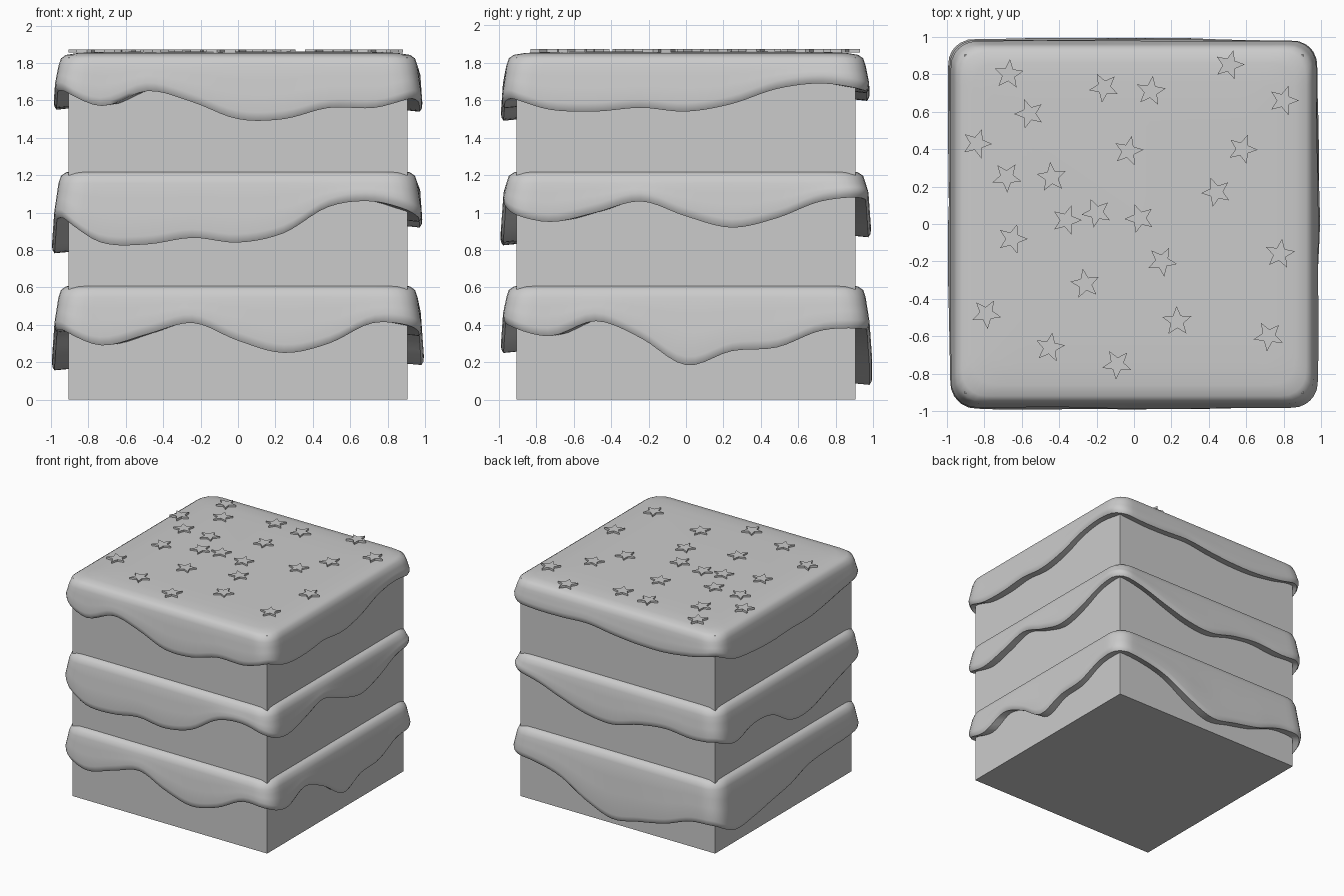
import bpy, bmesh, math, random
from mathutils import Vector

if "Cube" in bpy.data.objects:
    bpy.data.objects.remove(bpy.data.objects["Cube"])

random.seed(4)
SEG = 40  # segments per side of the icing

# Height of the icing edge, walking front, right, back, left (8 samples per side)
drips_low = [.37, .29, .35, .41, .315, .25, .30, .41, .39, .34, .42, .33, .185, .26, .28, .37,
             .38, .36, .30, .17, .08, .12, .17, .25, .25, .16, .18, .22, .26, .33, .35, .36]
drips_mid = [.97, .84, .83, .865, .84, .89, 1.03, 1.06, 1.0, .95, 1.0, 1.06, .98, .92, .97, 1.06,
             1.08, 1.04, .96, .89, .87, .93, .96, .94, .95, .89, .95, .93, .80, .79, .86, .93]
drips_top = [1.65, 1.57, 1.65, 1.59, 1.50, 1.50, 1.56, 1.56, 1.61, 1.55, 1.54, 1.56, 1.54, 1.58, 1.66, 1.69,
             1.66, 1.64, 1.64, 1.65, 1.62, 1.60, 1.60, 1.63, 1.67, 1.59, 1.56, 1.55, 1.56, 1.56, 1.59, 1.63]


def finish(bm, name, smooth=False):
    bmesh.ops.recalc_face_normals(bm, faces=bm.faces)
    me = bpy.data.meshes.new(name)
    bm.to_mesh(me)
    bm.free()
    ob = bpy.data.objects.new(name, me)
    bpy.context.collection.objects.link(ob)
    if smooth:
        bpy.ops.object.select_all(action='DESELECT')
        ob.select_set(True)
        bpy.context.view_layer.objects.active = ob
        bpy.ops.object.shade_smooth_by_angle(angle=math.radians(50))
    return ob


def spline(vals, t):
    # Closed Catmull-Rom interpolation
    i, n = int(t), len(vals)
    f = t - i
    a, b, c, d = (vals[(i + k) % n] for k in (-1, 0, 1, 2))
    return b + .5 * f * (c - a + f * (2*a - 5*b + 4*c - d + f * (3*(b - c) + d - a)))


def outline(i, h, r):
    # Point on a rounded square of half-size h and corner radius r
    side, k = divmod(i, SEG)
    s = (2 * k / SEG - 1) * h
    x, y = [(s, -h), (h, s), (-s, h), (-h, -s)][side]
    m = h - r
    q = Vector((max(-m, min(m, x)), max(-m, min(m, y))))
    return q + (Vector((x, y)) - q).normalized() * r


def sponge(name, z0, z1):
    bm = bmesh.new()
    bmesh.ops.create_cube(bm, size=1)
    for v in bm.verts:
        v.co = (v.co.x * 1.81, v.co.y * 1.81, z0 + (v.co.z + .5) * (z1 - z0))
    finish(bm, name)


def icing(name, top, drips):
    bm = bmesh.new()
    columns = []
    for i in range(4 * SEG):
        lip = spline(drips, i / SEG * 8)
        out = .963 + .032 * min((top - lip) / .45, 1)
        prof = [(.6, .1, top), (.76, .11, top - .002), (.86, .12, top - .007), (.92, .13, top - .017),
                (.947, .13, top - .036), (.96, .13, top - .075)]
        for f in (.3, .6):
            prof.append((.96 + (out - .96) * f, .13, top - .075 + (lip + .045 - top + .075) * f))
        prof += [(out, .13, lip + .045), (out - .003, .13, lip + .018),
                 (out - .014, .12, lip), (.895, .02, lip + .008)]
        columns.append([bm.verts.new((*outline(i, h, r), z)) for h, r, z in prof])
    for a, b in zip(columns, columns[1:] + columns[:1]):
        for j in range(len(a) - 1):
            bm.faces.new((a[j], a[j + 1], b[j + 1], b[j]))
    bm.faces.new([c[0] for c in columns])
    finish(bm, name, True)


# Three sponge tiers, each with a dripping icing cover
sponge("sponge_low", 0, .6)
sponge("sponge_mid", .6, 1.21)
sponge("sponge_top", 1.21, 1.83)
icing("icing_low", .622, drips_low)
icing("icing_mid", 1.232, drips_mid)
icing("icing_top", 1.86, drips_top)

# Star sprinkles on top
spots = [(-.67, .8), (-.56, .59), (-.84, .43), (-.68, .25), (-.44, .25), (-.36, .02), (-.2, .06), (-.65, -.08),
         (-.79, -.48), (-.45, -.66), (-.09, -.75), (-.26, -.32), (.15, -.2), (.03, .03), (-.03, .39), (-.16, .73),
         (.09, .71), (.51, .85), (.8, .66), (.58, .4), (.44, .17), (.78, -.16), (.72, -.6), (.23, -.52)]
for n, (x, y) in enumerate(spots):
    bm = bmesh.new()
    turn = random.uniform(0, math.tau)
    ring = []
    for k in range(10):
        r = .036 if k % 2 else .082
        a = turn + k * math.pi / 5
        ring.append(bm.verts.new((x + r * math.cos(a), y + r * math.sin(a), 1.855)))
    face = bm.faces.new(ring)
    new = bmesh.ops.extrude_face_region(bm, geom=[face])["geom"]
    bmesh.ops.translate(bm, vec=(0, 0, .018), verts=[g for g in new if isinstance(g, bmesh.types.BMVert)])
    finish(bm, f"star_sprinkle_{n + 1}")
